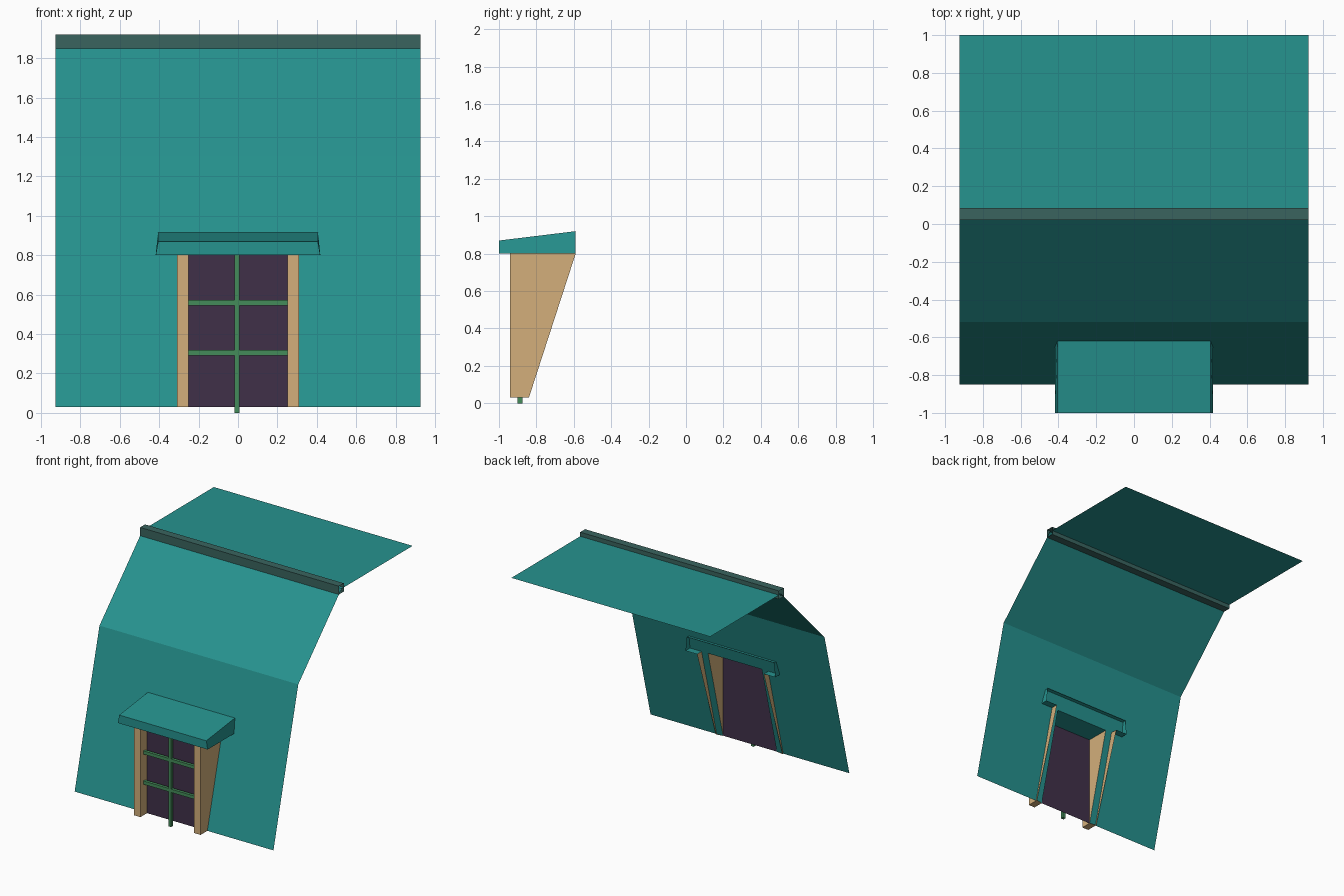
import bpy, bmesh

if "Cube" in bpy.data.objects:
    bpy.data.objects.remove(bpy.data.objects["Cube"])


def material(name, r, g, b):
    lin = [((c / 255 + 0.055) / 1.055) ** 2.4 for c in (r, g, b)]
    m = bpy.data.materials.new(name)
    m.diffuse_color = (*lin, 1)
    m.use_nodes = True
    m.node_tree.nodes["Principled BSDF"].inputs["Base Color"].default_value = m.diffuse_color
    return m


TEAL = material("teal roofing", 38, 147, 143)
CAP = material("dark grey green", 58, 100, 95)
TAN = material("tan wood", 211, 175, 123)
PURPLE = material("dark purple", 64, 48, 73)
GREEN = material("green bars", 68, 140, 90)


def build(name, polys, mat):
    """Object from a few polygons, welded where they touch."""
    bm = bmesh.new()
    for p in polys:
        bm.faces.new([bm.verts.new(v) for v in p])
    bmesh.ops.remove_doubles(bm, verts=bm.verts, dist=1e-4)
    bmesh.ops.recalc_face_normals(bm, faces=bm.faces)
    me = bpy.data.meshes.new(name)
    bm.to_mesh(me)
    bm.free()
    me.materials.append(mat)
    ob = bpy.data.objects.new(name, me)
    bpy.context.collection.objects.link(ob)
    return ob


def sweep(profile, x0, x1):
    """Open sheet: a (y, z) profile stretched from x0 to x1."""
    return [[(x0, *a), (x1, *a), (x1, *b), (x0, *b)]
            for a, b in zip(profile, profile[1:])]


def side(profile, x):
    return [(x, y, z) for y, z in profile]


def box(name, lo, hi, mat):
    (x0, y0, z0), (x1, y1, z1) = lo, hi
    ring = [(y0, z0), (y1, z0), (y1, z1), (y0, z1)]
    return build(name, sweep(ring + ring[:1], x0, x1) + [side(ring, x0), side(ring, x1)], mat)


W, BASE, HEAD = 0.925, 0.03, 0.80        # roof half width, eaves and window head
IN, OUT = 0.25, 0.31                     # jamb inner and outer half widths


def roof_y(z):
    return -0.85 + (z - BASE) * 0.33 / 1.27


# Roof sheet: steep lower slope with a window opening, upper slope, flat deck
eave, head, knee = (roof_y(BASE), BASE), (roof_y(HEAD), HEAD), (-0.52, 1.30)
upper = [knee, (0.055, 1.885), (1.0, 1.885)]
roof = []
for x0, x1 in ((-W, -IN), (-IN, IN), (IN, W)):
    low = [head, knee] if x0 == -IN else [eave, head, knee]
    roof += sweep(low, x0, x1) + sweep(upper, x0, x1)
build("roof_sheet", roof, TEAL)

# Ridge cap: tube with open ends
build("ridge_cap", sweep([(0.02, 1.85), (0.02, 1.92), (0.085, 1.92), (0.085, 1.85), (0.02, 1.85)],
                         -W, W), CAP)

# Window jambs: outer cheeks run behind the roof, inner cheeks stop at it
outer = [(-0.94, BASE), (-0.84, BASE), (-0.59, HEAD), (-0.94, HEAD)]
inner = [(-0.94, BASE), eave, head, (-0.94, HEAD)]
for s, label in ((-1, "left"), (1, "right")):
    xi, xo = s * IN, s * OUT
    build("jamb_" + label, [
        side(outer, xo), side(inner, xi),
        [(xi, -0.94, BASE), (xo, -0.94, BASE), (xo, -0.94, HEAD), (xi, -0.94, HEAD)],
        [(xi, -0.94, BASE), (xo, -0.94, BASE), (xo, -0.84, BASE), (xi, -0.85, BASE)],
    ], TAN)

# Window pane
build("window_pane", sweep([(-0.852, BASE), (-0.852, HEAD)], -IN, IN), PURPLE)

# Glazing bars
box("bar_upright", (-0.018, -0.90, 0.0), (0.008, -0.875, HEAD), GREEN)
for i, z in enumerate((0.305, 0.558)):
    box(f"bar_cross_{i + 1}", (-IN, -0.90, z - 0.014), (IN, -0.875, z + 0.014), GREEN)

# Window hood: sloping top, front lip, flared ends, open back
T, B, F, R = 0.405, 0.418, -1.0, -0.59
hood = [
    [(-T, F, 0.87), (T, F, 0.87), (T, R, 0.92), (-T, R, 0.92)],
    [(-B, F, HEAD), (B, F, HEAD), (T, F, 0.87), (-T, F, 0.87)],
    [(-OUT, F, HEAD), (OUT, F, HEAD), (OUT, head[0], HEAD), (-OUT, head[0], HEAD)],
]
for s in (-1, 1):
    hood.append([(s * B, F, HEAD), (s * B, R, HEAD), (s * T, R, 0.92), (s * T, F, 0.87)])
    hood.append([(s * OUT, F, HEAD), (s * B, F, HEAD), (s * B, R, HEAD), (s * OUT, R, HEAD)])
build("window_hood", hood, TEAL)
